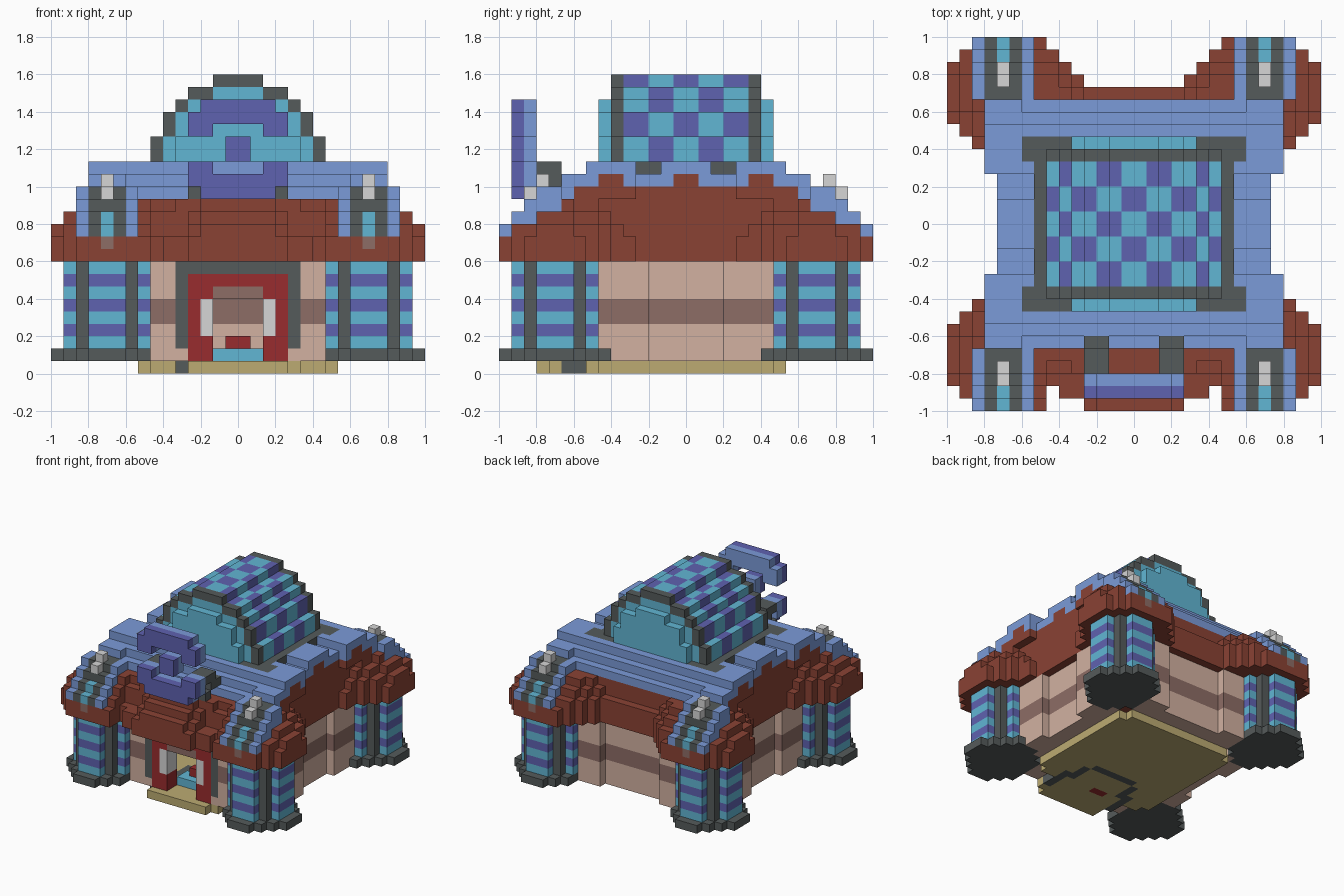
import bpy
import bmesh
from mathutils import Vector

if "Cube" in bpy.data.objects:
    bpy.data.objects.remove(bpy.data.objects["Cube"], do_unlink=True)

U = 1 / 15  # one block
COLOURS = {
    "teal": "61B6D4", "purple": "5F62B0", "charcoal": "555B5B", "roof_red": "8A4234",
    "door_red": "982C2E", "tan": "D2B1A1", "brown": "8D6D66", "sand": "BCAB72",
    "blue": "7B9BD8", "light_grey": "D6D6D6",
}


def linear(h):
    c = int(h, 16) / 255
    return c / 12.92 if c <= 0.04045 else ((c + 0.055) / 1.055) ** 2.4


materials = {}
for name, code in COLOURS.items():
    m = bpy.data.materials.new(name)
    m.use_nodes = True
    rgba = [linear(code[i:i + 2]) for i in (0, 2, 4)] + [1]
    m.diffuse_color = rgba
    node = m.node_tree.nodes["Principled BSDF"]
    node.inputs["Base Color"].default_value = rgba
    node.inputs["Roughness"].default_value = 0.9
    materials[name] = m
ORDER = list(COLOURS)

grid = {}  # block cell -> (part, colour)


def box(part, colour, xs, ys, zs, mx=False, my=False):
    """Fill a block range, optionally mirrored; colour None removes blocks."""
    for x in range(*xs):
        for y in range(*ys):
            for z in range(*zs):
                for cx in {x, -1 - x} if mx else {x}:
                    for cy in {y, -1 - y} if my else {y}:
                        if colour:
                            grid[cx, cy, z] = (part, colour)
                        else:
                            grid.pop((cx, cy, z), None)


def wide(part, colour, hx, hy, zs):
    box(part, colour, (-hx, hx), (-hy, hy), zs)


# Floor slab with stepped corners and a front doorstep
wide("floor", "sand", 8, 7, (0, 1))
wide("floor", "sand", 7, 8, (0, 1))
box("floor", "sand", (-5, 5), (-10, -8), (0, 1))
box("floor", "sand", (-4, 5), (-11, -10), (0, 1))
box("floor", "sand", (-4, 4), (-12, -10), (0, 1))

# Charcoal arc and small mat inlaid in the floor
box("floor_inlay", "charcoal", (4, 5), (-10, -6), (0, 1), True)
box("floor_inlay", "charcoal", (3, 4), (-7, -4), (0, 1), True)
box("floor_inlay", "charcoal", (-3, 3), (-4, -3), (0, 1))
box("floor_mat", "door_red", (-2, 0), (-8, -7), (0, 1))

# Hollow walls with a brown band, thicker next to the towers
for z in range(1, 9):
    c = "brown" if z in (4, 5) else "tan"
    wide("walls", c, 10, 10, (z, z + 1))
    box("walls", c, (10, 11), (3, 10), (z, z + 1), True, True)
    box("walls", c, (4, 10), (10, 11), (z, z + 1), True, True)
box("walls", None, (-8, 8), (-8, 8), (1, 9))
box("walls", None, (-4, 4), (-10, -8), (1, 8))

# Doorway: charcoal frame, red posts and lintel, pale side panels
DOOR = (-11, -9)
box("door_frame", "charcoal", (4, 5), DOOR, (2, 9), True)
box("door_frame", "charcoal", (-5, 5), DOOR, (8, 9))
box("door", "door_red", (2, 4), DOOR, (1, 8), True)
box("door", "door_red", (-4, 4), DOOR, (7, 8))
box("door", "light_grey", (2, 3), DOOR, (3, 6), True)
box("door", "brown", (-2, 2), DOOR, (6, 7))

# Counter inside
box("counter", "teal", (-2, 2), (-9, -7), (1, 2))
box("counter", "door_red", (-1, 1), (-8, -7), (2, 3))

# Round corner towers: plinth and striped shaft with charcoal pilasters
for dx in range(-4, 5):
    for dy in range(-4, 5):
        x, y = 10 + dx, 10 + dy
        if abs(dx) + abs(dy) <= 5 and dx > -4:
            box("tower_plinths", "charcoal", (x, x + 1), (y, y + 1), (1, 2), True, True)
        if max(abs(dx), abs(dy)) <= 3 and abs(dx) + abs(dy) <= 4:
            for z in range(2, 9):
                c = "purple" if z % 2 else "teal"
                if abs(dx) == abs(dy) == 2:
                    c = "charcoal"
                box("tower_shafts", c, (x, x + 1), (y, y + 1), (z, z + 1), True, True)

# Red roof plan: curved sides, round corners, porch canopy at the front
plan = set()


def area(hx, y0, y1):
    plan.update((x, y) for x in range(-hx, hx) for y in range(y0, y1))


area(11, -11, 11)
for x in range(4, 15):
    for y in range(4, 15):
        tower = abs(x - 10) + abs(y - 10) <= 6 and x >= 6 and y >= 6
        fillet = (x <= 10 and y <= min(14, x + 7)) or (y <= 10 and x <= 11)
        if tower or fillet:
            plan.update((sx, sy) for sx in (x, -1 - x) for sy in (y, -1 - y))
plan -= {(x, y) for x, y in plan if y < -13 and x in (6, -7)}
area(6, -14, -10)
area(4, -15, -10)


def eroded(cells):
    return {(x, y) for x, y in cells
            if {(x + 1, y), (x - 1, y), (x, y + 1), (x, y - 1)} <= cells}


def rounded(cells):
    """Drop the convex corner cells so the next step is rounder."""
    around = [(i, j) for i in (-1, 0, 1) for j in (-1, 0, 1) if i or j]
    return {(x, y) for x, y in cells
            if sum((x + i, y + j) in cells for i, j in around) >= 5}


level = plan
for z in range(9, 14):
    if z == 11:
        level = rounded(level)
    if z >= 12:
        level = eroded(level)
    for x, y in level:
        grid[x, y, z] = ("lower_roof", "roof_red")
box("lower_roof", None, (4, 7), (-15, -12), (11, 14), True)
wide("lower_roof", "roof_red", 11, 9, (12, 15))
wide("lower_roof", "roof_red", 8, 10, (12, 14))

# Blue upper roof terraces with notched sides
wide("upper_roof", "blue", 12, 10, (14, 15))
wide("lower_roof", "roof_red", 12, 9, (14, 15))
box("lower_roof", None, (11, 12), (0, 4), (14, 15), True, True)
wide("upper_roof", "blue", 11, 9, (15, 16))
box("upper_roof", "blue", (9, 12), (4, 10), (15, 16), True, True)
wide("upper_roof", "blue", 11, 8, (16, 17))
box("upper_roof", "blue", (11, 12), (4, 8), (16, 17), True, True)
box("lower_roof", "roof_red", (9, 12), (5, 7), (15, 16), True, True)
box("lower_roof", "roof_red", (9, 11), (0, 1), (15, 16), True, True)
box("upper_roof", None, (8, 11), (2, 4), (16, 17), True, True)
wide("vault_base", "charcoal", 8, 7, (16, 17))
box("vault_base", "charcoal", (8, 9), (5, 7), (16, 17), True, True)

# Striped ridges running down over each tower, stepping with the roof
for y, top, low in ((10, 15, 13), (11, 15, 13), (12, 14, 12), (13, 13, 12), (14, 12, 11)):
    for x, c in ((8, "blue"), (9, "charcoal"), (10, "teal" if y > 12 else "charcoal"),
                 (11, "charcoal"), (12, "blue")):
        box("tower_ridges", c, (x, x + 1), (y, y + 1), (low, top), True, True)
box("ridge_finials", "light_grey", (10, 11), (12, 13), (14, 15), True, True)
box("ridge_finials", "light_grey", (10, 11), (11, 12), (15, 16), True, True)
box("ridge_tips", "brown", (10, 11), (14, 15), (10, 11), True, True)

# Chequered barrel vault with charcoal end arches and teal gables
PROFILE = [24, 24, 23, 23, 22, 21, 19, 17]
BAND = [4, 3, 3, 2, 2, 1, 0]


def inset(heights):
    return [min(a - 1, b) for a, b in zip(heights, heights[1:])]


gable = inset(PROFILE)
porch = inset(gable)
for x, top in enumerate(PROFILE[:7]):
    for y in range(-5, 5):
        c = "purple" if (BAND[x] + (y + 5) // 2) % 2 else "teal"
        box("vault", c, (x, x + 1), (y, y + 1), (17, top), True)
    box("vault_arches", "charcoal", (x, x + 1), (5, 6), (17, top), True, True)
    box("gables", "teal", (x, x + 1), (5, 6), (17, gable[x]), True, True)
    if x < 5:
        box("gables", "teal", (x, x + 1), (6, 7), (16, porch[x]), True, True)

# Split round sign with a centre knob, purple front and blue back
for colour, y in (("purple", -14), ("blue", -13)):
    ys = (y, y + 1)
    box("sign", colour, (-4, 4), ys, (19, 21))
    box("sign", colour, (-3, 3), ys, (21, 22))
    box("sign", colour, (-4, 4), ys, (15, 17))
    box("sign", colour, (-3, 3), ys, (14, 15))
    for z in (16, 19):
        box("sign", None, (-2, 2), ys, (z, z + 1))
    box("sign_knob", colour, (-1, 1), ys, (17, 19))
box("sign_brackets", "charcoal", (2, 4), (-12, -10), (16, 17), True)
box("sign_brackets", "charcoal", (2, 4), (-11, -9), (15, 16), True)
box("sign_brackets", "charcoal", (3, 4), (-12, -11), (14, 15), True)

# Turn every part's blocks into a mesh of its exposed faces
AXES = [Vector(v) for v in ((1, 0, 0), (0, 1, 0), (0, 0, 1))]
for part in dict.fromkeys(p for p, c in grid.values()):
    bm = bmesh.new()
    corners = {}

    def corner(p):
        key = tuple(round(v) for v in p)
        if key not in corners:
            corners[key] = bm.verts.new(Vector(key) * U)
        return corners[key]

    for cell, (owner, colour) in grid.items():
        if owner != part:
            continue
        for i, n in enumerate(AXES):
            a, b = AXES[(i + 1) % 3], AXES[(i + 2) % 3]
            for side in (1, -1):
                if tuple(round(v) for v in Vector(cell) + n * side) in grid:
                    continue
                o = Vector(cell) + (n if side > 0 else Vector())
                quad = [o, o + a, o + a + b, o + b][::side]
                face = bm.faces.new([corner(p) for p in quad])
                face.material_index = ORDER.index(colour)
    mesh = bpy.data.meshes.new(part)
    bm.to_mesh(mesh)
    bm.free()
    for name in ORDER:
        mesh.materials.append(materials[name])
    bpy.context.scene.collection.objects.link(bpy.data.objects.new(part, mesh))
